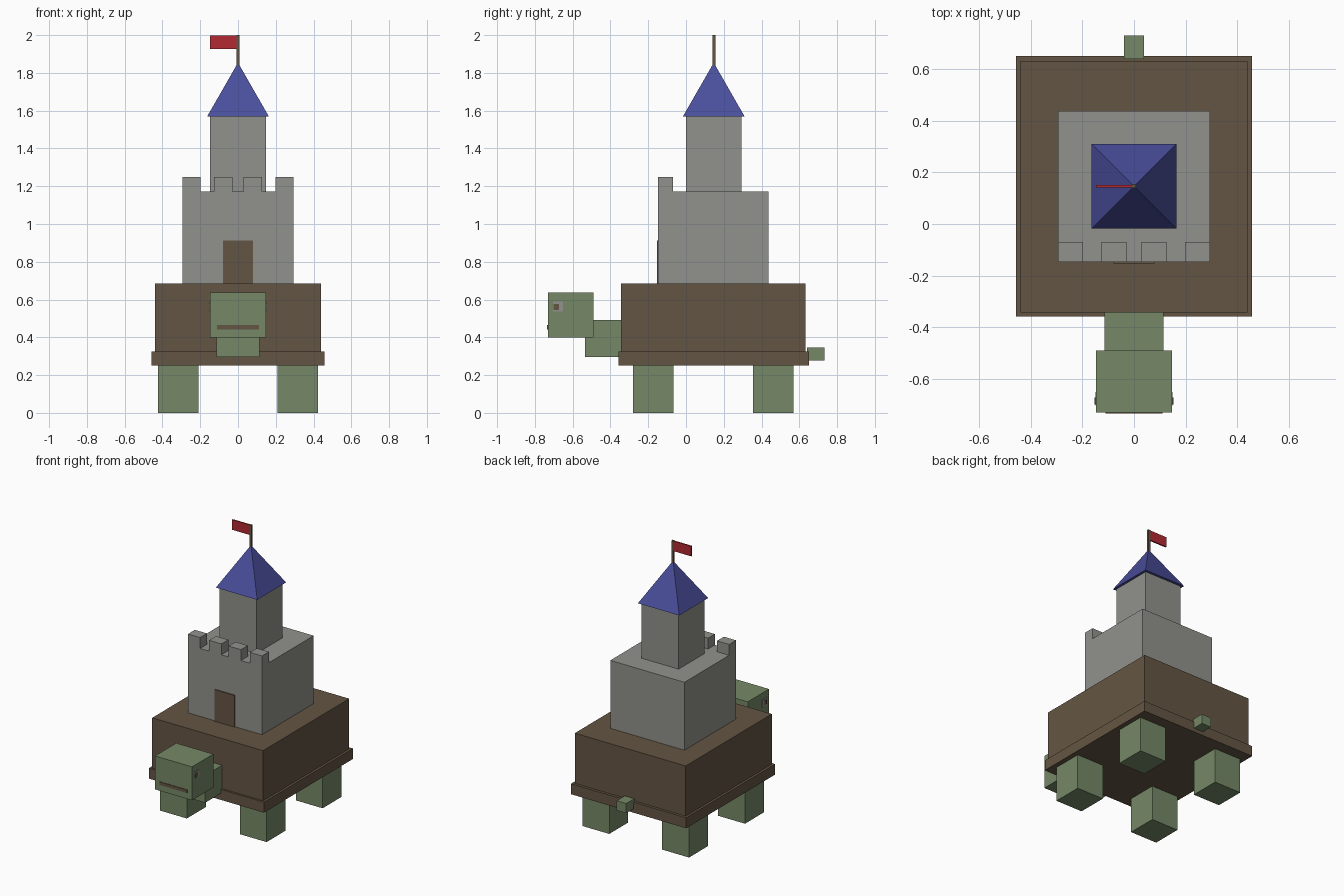
import bpy, bmesh, math
from mathutils import Matrix, Vector

cube = bpy.data.objects.get("Cube")
if cube:
    bpy.data.objects.remove(cube, do_unlink=True)


def make_material(name, rgb):
    """Flat material from sRGB 0-255 values."""
    lin = [((c / 255 + 0.055) / 1.055) ** 2.4 for c in rgb] + [1.0]
    m = bpy.data.materials.new(name)
    m.use_nodes = True
    m.diffuse_color = lin
    bsdf = next(n for n in m.node_tree.nodes if n.type == 'BSDF_PRINCIPLED')
    bsdf.inputs["Base Color"].default_value = lin
    bsdf.inputs["Roughness"].default_value = 0.9
    return m


STONE = make_material("stone grey", (145, 146, 140))
SKIN = make_material("skin green", (118, 137, 103))
WOOD = make_material("shell brown", (100, 85, 67))
ROOF = make_material("roof blue", (74, 78, 156))
CLOTH = make_material("flag red", (178, 42, 50))


def finish(name, bm, mat):
    me = bpy.data.meshes.new(name)
    bm.to_mesh(me)
    bm.free()
    me.materials.append(mat)
    ob = bpy.data.objects.new(name, me)
    bpy.context.collection.objects.link(ob)
    return ob


def box(name, mat, x, y, z):
    """Box between (min, max) pairs on each axis."""
    bm = bmesh.new()
    size = Vector((x[1] - x[0], y[1] - y[0], z[1] - z[0]))
    mid = Vector((sum(x) / 2, sum(y) / 2, sum(z) / 2))
    bmesh.ops.create_cube(bm, size=1, matrix=Matrix.Translation(mid) @ Matrix.Diagonal(size).to_4x4())
    return finish(name, bm, mat)


def sides(name, mat, x, y, z):
    """Mirrored pair of boxes, x given for the left (+x) side."""
    box("left_" + name, mat, x, y, z)
    box("right_" + name, mat, (-x[1], -x[0]), y, z)


# Shell with its rim
box("shell", WOOD, (-0.44, 0.44), (-0.344, 0.632), (0.32, 0.685))
box("shell_rim", WOOD, (-0.457, 0.457), (-0.358, 0.651), (0.25, 0.325))

# Legs and tail
sides("front_leg", SKIN, (0.21, 0.423), (-0.28, -0.065), (0, 0.25))
sides("back_leg", SKIN, (0.21, 0.423), (0.355, 0.57), (0, 0.25))
box("tail", SKIN, (-0.038, 0.038), (0.64, 0.732), (0.277, 0.346))

# Neck, head and face plates
box("neck", SKIN, (-0.114, 0.114), (-0.536, -0.34), (0.297, 0.493))
box("head", SKIN, (-0.147, 0.147), (-0.731, -0.49), (0.398, 0.638))
box("mouth", WOOD, (-0.11, 0.11), (-0.735, -0.73), (0.442, 0.464))
sides("eye", STONE, (0.146, 0.150), (-0.705, -0.652), (0.537, 0.589))
sides("pupil", WOOD, (0.149, 0.153), (-0.701, -0.673), (0.546, 0.576))

# Castle keep with door and battlements along the front
box("keep", STONE, (-0.294, 0.294), (-0.147, 0.438), (0.68, 1.172))
box("door", WOOD, (-0.079, 0.079), (-0.154, -0.146), (0.685, 0.912))
sides("outer_merlon", STONE, (0.198, 0.294), (-0.147, -0.069), (1.165, 1.25))
sides("inner_merlon", STONE, (0.029, 0.126), (-0.147, -0.069), (1.165, 1.25))

# Tower and pyramid roof
TOWER_Y = 0.147
box("tower", STONE, (-0.147, 0.147), (TOWER_Y - 0.147, TOWER_Y + 0.147), (1.165, 1.57))
bm = bmesh.new()
bmesh.ops.create_cone(bm, cap_ends=True, segments=4, radius1=0.164 * math.sqrt(2), radius2=0, depth=0.286,
                      matrix=Matrix.Translation((0, TOWER_Y, 1.711)) @ Matrix.Rotation(math.pi / 4, 4, 'Z'))
bmesh.ops.remove_doubles(bm, verts=bm.verts, dist=1e-5)
finish("tower_roof", bm, ROOF)

# Flagpole and flag
box("flagpole", WOOD, (-0.008, 0.008), (TOWER_Y - 0.008, TOWER_Y + 0.008), (1.83, 2.0))
box("flag", CLOTH, (-0.147, -0.006), (TOWER_Y - 0.005, TOWER_Y + 0.005), (1.927, 1.999))
